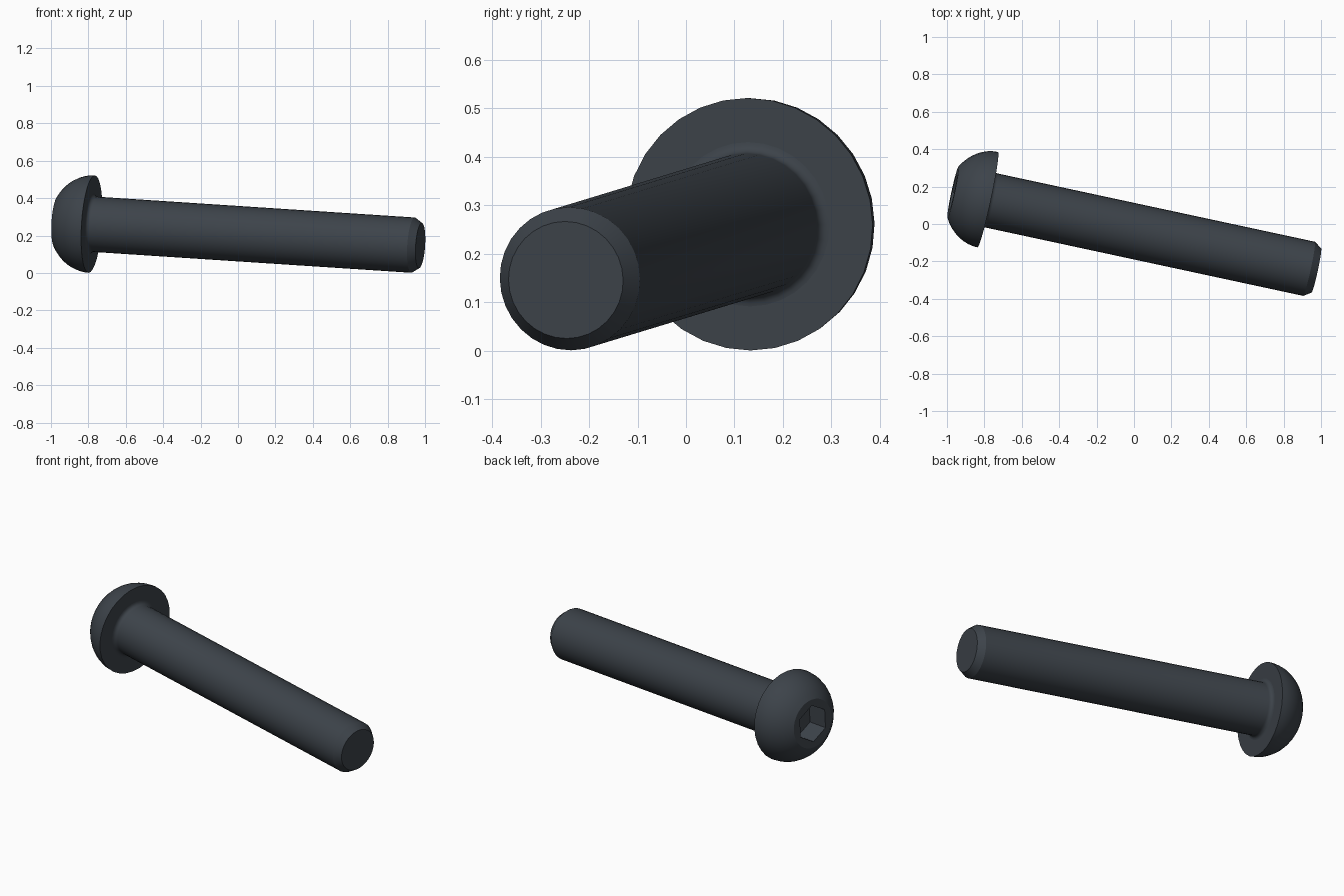
import bpy, bmesh, math
from mathutils import Matrix, Vector

cube = bpy.data.objects.get("Cube")
if cube:
    bpy.data.objects.remove(cube, do_unlink=True)

SIDES = 32
HEAD_R, SHANK_R, FILLET = 0.261, 0.148, 0.022
HEAD_H, DOME_H = 0.19, 0.226
HEX_R, HEX_DEPTH = 0.107, 0.125

# Local frame: z runs along the bolt from the head seat to the tip
seat = Vector((-0.782, 0.130, 0.261))
tip = Vector((0.975, -0.248, 0.146))
length = (tip - seat).length
axis = (tip - seat).normalized()
side = Vector((0, 0, 1)).cross(axis).normalized()
up = axis.cross(side)
frame = Matrix((side, up, axis)).transposed().to_4x4()
frame.translation = seat

steel = bpy.data.materials.new("dark steel")
steel.use_nodes = True
color = (0.046, 0.056, 0.068, 1)
steel.diffuse_color = color
steel.node_tree.nodes["Principled BSDF"].inputs["Base Color"].default_value = color


def ring(bm, radius, z, count=SIDES):
    turn = 2 * math.pi / count
    return [bm.verts.new((radius * math.cos(math.pi / 2 + i * turn),
                          radius * math.sin(math.pi / 2 + i * turn), z))
            for i in range(count)]


def skin(bm, rings):
    for a, b in zip(rings, rings[1:]):
        for i in range(len(a)):
            j = (i + 1) % len(a)
            bm.faces.new((a[i], a[j], b[j], b[i]))


def lathe(bm, profile):
    rings = [ring(bm, r, z) for r, z in profile]
    skin(bm, rings)
    return rings


def rim_edges(bm, loop):
    return [bm.edges.get((loop[i - 1], loop[i])) for i in range(len(loop))]


def finish(bm, name):
    bmesh.ops.recalc_face_normals(bm, faces=bm.faces)
    mesh = bpy.data.meshes.new(name)
    bm.to_mesh(mesh)
    bm.free()
    mesh.transform(frame)
    mesh.materials.append(steel)
    obj = bpy.data.objects.new(name, mesh)
    bpy.context.collection.objects.link(obj)
    bpy.ops.object.select_all(action='DESELECT')
    obj.select_set(True)
    bpy.context.view_layer.objects.active = obj
    bpy.ops.object.shade_smooth_by_angle(angle=math.radians(25))


# Domed head with a flat crown and a hexagonal socket
bm = bmesh.new()
dome = [(HEAD_R * math.sqrt(1 - (h / DOME_H) ** 2), -h)
        for h in [DOME_H * math.sin(math.asin(HEAD_H / DOME_H) * i / 8) for i in range(9)]]
rings = lathe(bm, [(SHANK_R + FILLET, 0)] + dome)
hex_top = ring(bm, HEX_R, -HEAD_H, 6)
hex_floor = ring(bm, HEX_R, HEX_DEPTH - HEAD_H, 6)
skin(bm, [hex_top, hex_floor])
bm.faces.new(hex_floor)
bmesh.ops.triangle_fill(bm, use_beauty=True, normal=(0, 0, -1),
                        edges=rim_edges(bm, rings[-1]) + rim_edges(bm, hex_top))
finish(bm, "bolt_head")

# Shank with a fillet under the head and a chamfered tip
bm = bmesh.new()
fillet = [(SHANK_R + FILLET * (1 - math.sin(t)), FILLET * (1 - math.cos(t)))
          for t in [math.pi / 2 * i / 5 for i in range(6)]]
rings = lathe(bm, fillet + [(SHANK_R, length - 0.04), (0.121, length)])
bm.faces.new(rings[-1])
finish(bm, "bolt_shank")
